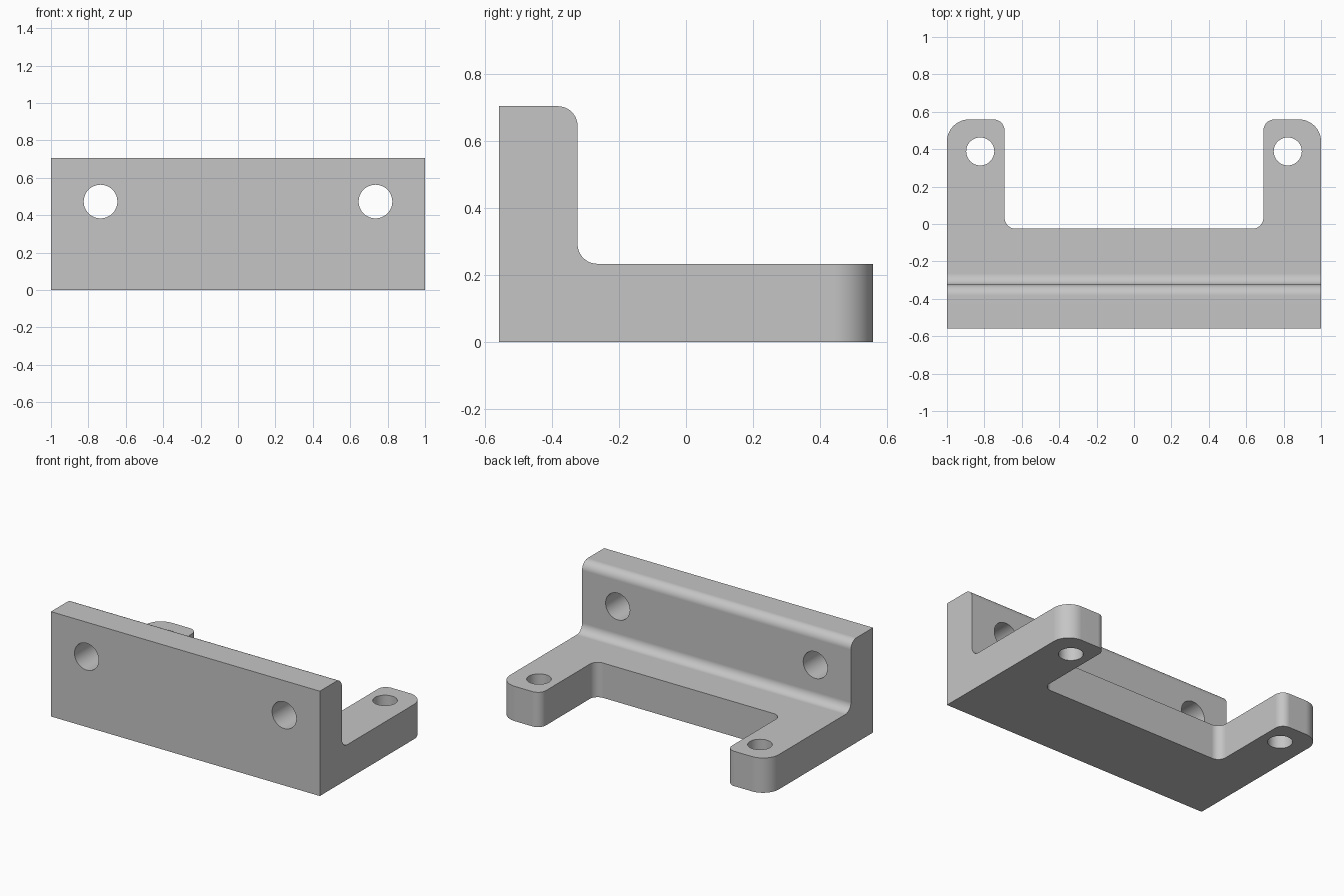
import bpy, bmesh, math
from mathutils import Vector

if "Cube" in bpy.data.objects:
    bpy.data.objects.remove(bpy.data.objects["Cube"])

# Overall sizes
HALF_X, HALF_Y, HEIGHT = 1.0, 0.559, 0.705
WALL_Y, BASE_Z = -0.324, 0.234
SLOT_X, SLOT_Y = 0.692, -0.025
R = 0.059
BIG = 2.0

grey = bpy.data.materials.new("plain grey")
grey.use_nodes = True
colour = (0.56, 0.56, 0.56, 1)
grey.diffuse_color = colour
grey.node_tree.nodes["Principled BSDF"].inputs["Base Color"].default_value = colour


def rounded(corners, steps=12):
    """Outline from (a, b, radius) corners, with right-angle corners filleted."""
    pts = []
    for i, (a, b, r) in enumerate(corners):
        p = Vector((a, b))
        if r == 0:
            pts.append(p)
            continue
        u = (Vector(corners[i - 1][:2]) - p).normalized()
        v = (Vector(corners[(i + 1) % len(corners)][:2]) - p).normalized()
        centre = p + (u + v) * r
        for k in range(steps + 1):
            t = math.pi / 2 * k / steps
            pts.append(centre - v * r * math.cos(t) - u * r * math.sin(t))
    return pts


def circle(a, b, r, n=48):
    return [Vector((a + r * math.cos(2 * math.pi * k / n),
                    b + r * math.sin(2 * math.pi * k / n))) for k in range(n)]


def prism(name, outlines, axis, start, end):
    """Extrude outlines along an axis; outline coordinates are the other two axes."""
    bm = bmesh.new()
    others = [i for i in range(3) if i != axis]
    for outline in outlines:
        verts = []
        for p in outline:
            co = [0, 0, 0]
            co[axis], co[others[0]], co[others[1]] = start, p.x, p.y
            verts.append(bm.verts.new(co))
        face = bm.faces.new(verts)
        new = bmesh.ops.extrude_face_region(bm, geom=[face])["geom"]
        shift = Vector((0, 0, 0))
        shift[axis] = end - start
        bmesh.ops.translate(bm, vec=shift,
                            verts=[g for g in new if isinstance(g, bmesh.types.BMVert)])
    bmesh.ops.recalc_face_normals(bm, faces=bm.faces)
    mesh = bpy.data.meshes.new(name)
    bm.to_mesh(mesh)
    bm.free()
    mesh.materials.append(grey)
    obj = bpy.data.objects.new(name, mesh)
    bpy.context.collection.objects.link(obj)
    return obj


# L-shaped body with a rounded rim and inner corner
side = rounded([(-HALF_Y, 0, 0), (HALF_Y, 0, 0), (HALF_Y, BASE_Z, 0),
                (WALL_Y, BASE_Z, R), (WALL_Y, HEIGHT, R), (-HALF_Y, HEIGHT, 0)])
bracket = prism("mounting_bracket", [side], 0, -HALF_X, HALF_X)

# Plan outline: two rounded feet around an open slot
right_half = [(HALF_X, -BIG, 0), (HALF_X, HALF_Y, 2 * R),
              (SLOT_X, HALF_Y, R), (SLOT_X, SLOT_Y, R)]
left_half = [(-x, y, r) for x, y, r in reversed(right_half)]
plan = prism("plan_cutter", [rounded(right_half + left_half)], 2, -1, BIG)

# Bolt holes through the wall and the feet
wall_holes = prism("wall_hole_cutter", [circle(s * 0.735, 0.473, 0.09) for s in (-1, 1)],
                   1, -1, 0.1)
foot_holes = prism("foot_hole_cutter", [circle(s * 0.822, 0.388, 0.075) for s in (-1, 1)],
                   2, -1, 1)

bpy.context.view_layer.objects.active = bracket
bracket.select_set(True)
for cutter, operation in ((plan, "INTERSECT"), (wall_holes, "DIFFERENCE"),
                          (foot_holes, "DIFFERENCE")):
    mod = bracket.modifiers.new(cutter.name, "BOOLEAN")
    mod.operation = operation
    mod.solver = "EXACT"
    mod.object = cutter
    bpy.ops.object.modifier_apply(modifier=mod.name)
    bpy.data.objects.remove(cutter)

# Smooth fillets and holes, crisp flat faces
bpy.ops.object.shade_smooth_by_angle(angle=math.radians(30))
weighted = bracket.modifiers.new("even_shading", "WEIGHTED_NORMAL")
weighted.keep_sharp = True
